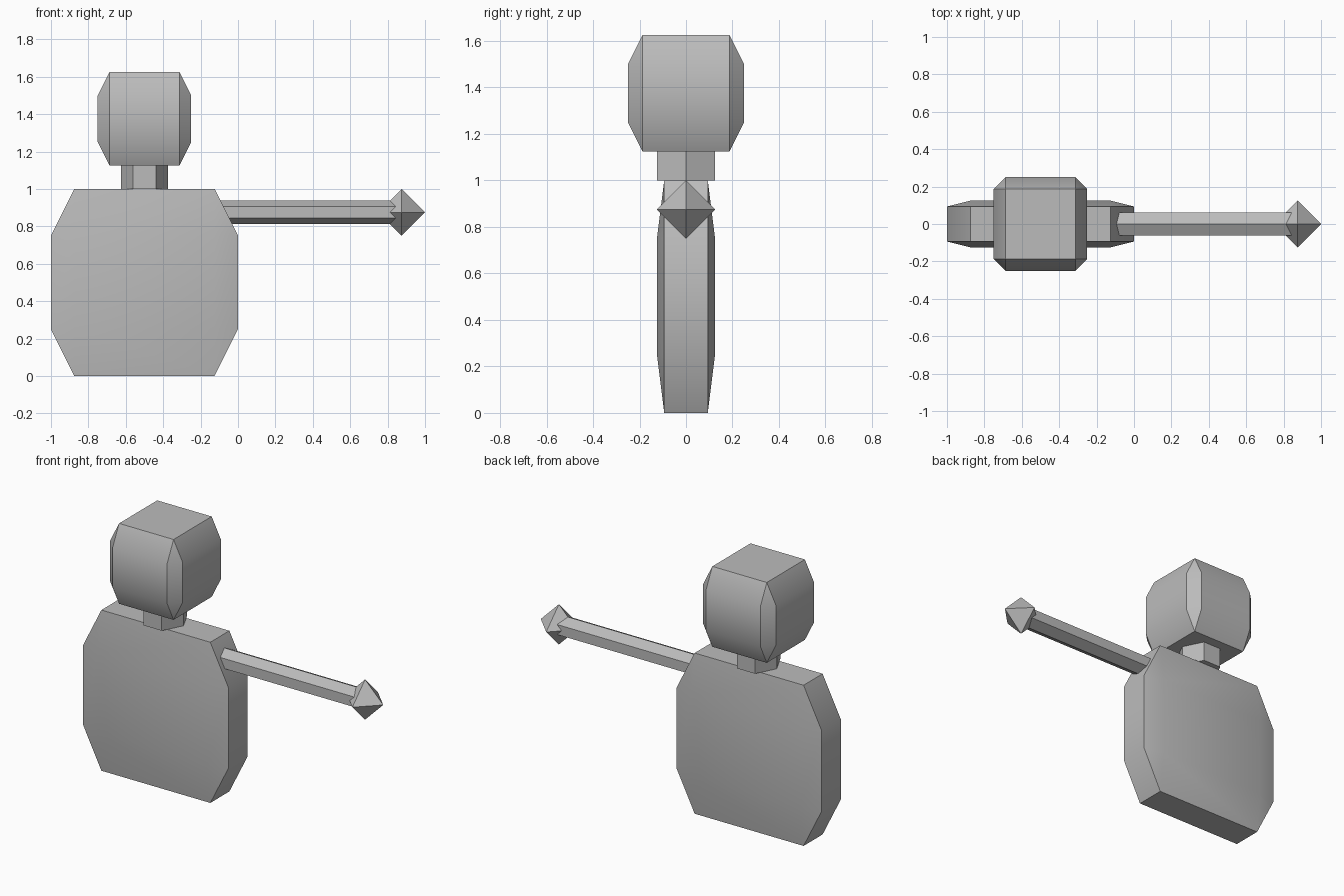
import bpy, math
from mathutils import Vector

if "Cube" in bpy.data.objects:
    bpy.data.objects.remove(bpy.data.objects["Cube"])

grey = bpy.data.materials.new("plain grey")
grey.diffuse_color = (0.5, 0.5, 0.5, 1)
grey.use_nodes = True
grey.node_tree.nodes["Principled BSDF"].inputs["Base Color"].default_value = grey.diffuse_color


def make(name, verts, faces):
    mesh = bpy.data.meshes.new(name)
    mesh.from_pydata(verts, [], faces)
    mesh.materials.append(grey)
    obj = bpy.data.objects.new(name, mesh)
    bpy.context.collection.objects.link(obj)
    bpy.ops.object.select_all(action='DESELECT')
    obj.select_set(True)
    bpy.context.view_layer.objects.active = obj
    # consistent outward normals, then soft shading with sharp creases
    bpy.ops.object.mode_set(mode='EDIT')
    bpy.ops.mesh.select_all(action='SELECT')
    bpy.ops.mesh.normals_make_consistent(inside=False)
    bpy.ops.object.mode_set(mode='OBJECT')
    bpy.ops.object.shade_smooth_by_angle(angle=math.radians(30))
    return obj


def chamfered_block(name, centre, half):
    """Octagonal middle band tapering to square caps."""
    c, h = Vector(centre), Vector(half)
    a = 0.75
    octagon = [(a, -1), (1, -a), (1, a), (a, 1), (-a, 1), (-1, a), (-1, -a), (-a, -1)]
    square = [(a, -a), (a, a), (-a, a), (-a, -a)]
    pts = [(x, y, z) for ring, z in ((square, -1), (octagon, -0.5), (octagon, 0.5), (square, 1))
           for x, y in ring]
    faces = [(0, 1, 2, 3), (20, 21, 22, 23)]
    for i in range(8):                                   # middle band
        j = (i + 1) % 8
        faces.append((4 + i, 4 + j, 12 + j, 12 + i))
    for ring, cap in ((4, 0), (12, 20)):                 # tapers to the caps
        for k in range(4):
            n = (k + 1) % 4
            faces.append((ring + 2 * k, ring + 2 * k + 1, cap + k))
            faces.append((ring + 2 * k + 1, ring + (2 * k + 2) % 8, cap + n, cap + k))
    return make(name, [c + Vector(p) * h for p in pts], faces)


def hex_prism(name, radius, place, start, end):
    """Six-sided bar; place maps (across, depth, along) to a position."""
    ring = [(1, 0), (0.5, 1), (-0.5, 1), (-1, 0), (-0.5, -1), (0.5, -1)]
    verts = [place(u * radius, v * radius, t) for t in (start, end) for u, v in ring]
    faces = [tuple(range(6)), tuple(range(6, 12))]
    faces += [(i, (i + 1) % 6, (i + 1) % 6 + 6, i + 6) for i in range(6)]
    return make(name, verts, faces)


# body, neck and head
chamfered_block("body", (-0.5, 0, 0.5), (0.5, 0.125, 0.5))
hex_prism("neck", 0.125, lambda u, v, t: (-0.5 + u, v, t), 1.0, 1.125)
chamfered_block("head", (-0.5, 0, 1.375), (0.25, 0.25, 0.25))

# outstretched arm
hex_prism("arm", 0.0625, lambda u, v, t: (t, v, 0.875 + u), -0.125, 0.875)

# hand: octahedron
r, hand_centre = 0.125, Vector((0.875, 0, 0.875))
corners = [(r, 0, 0), (0, r, 0), (-r, 0, 0), (0, -r, 0), (0, 0, r), (0, 0, -r)]
make("hand", [hand_centre + Vector(p) for p in corners],
     [(i, (i + 1) % 4, tip) for tip in (4, 5) for i in range(4)])
